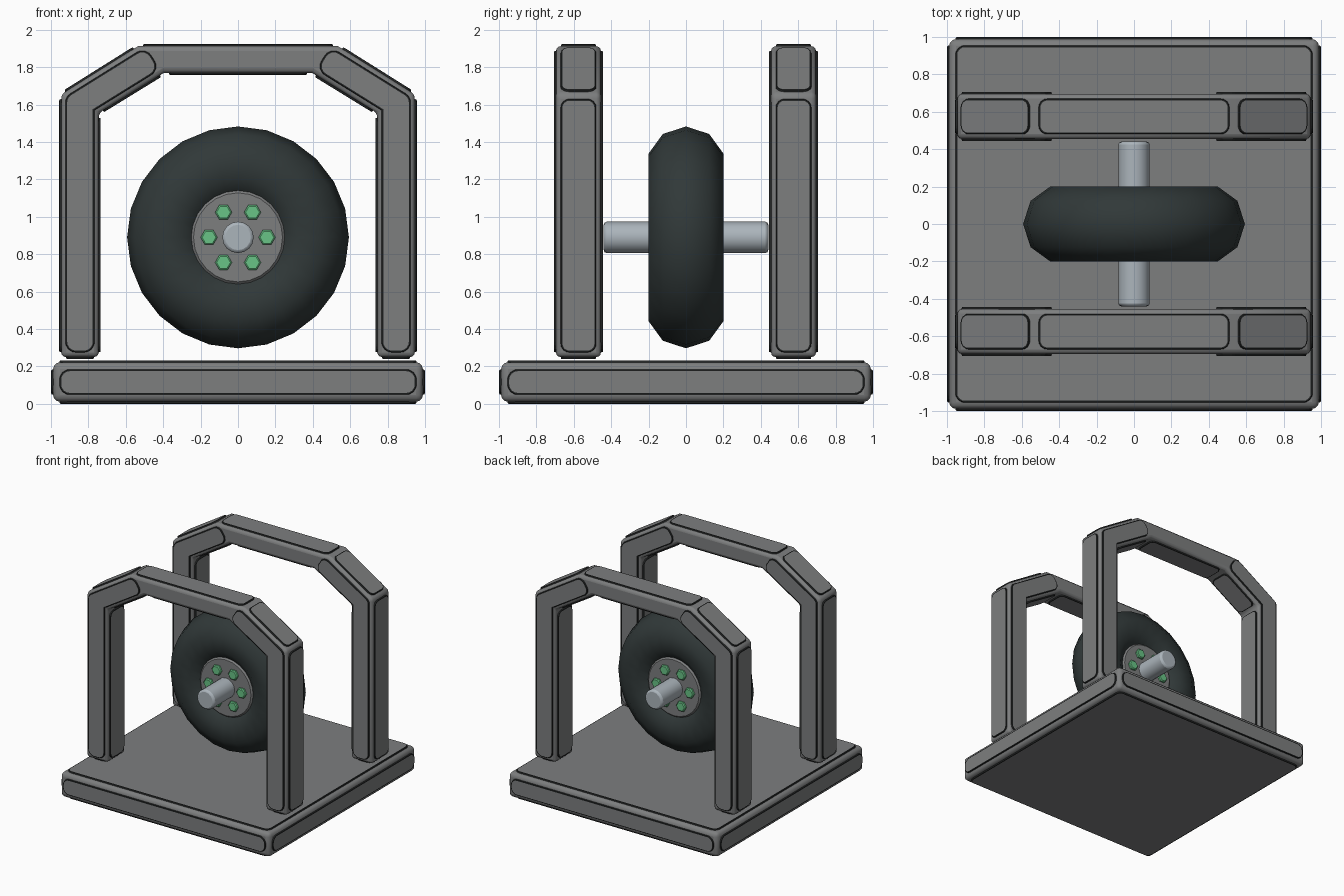
import bpy, bmesh, math
from mathutils import Vector, Matrix

if "Cube" in bpy.data.objects:
    bpy.data.objects.remove(bpy.data.objects["Cube"])

X, Y, Z = Vector((1, 0, 0)), Vector((0, 1, 0)), Vector((0, 0, 1))


def material(name, rgb):
    m = bpy.data.materials.new(name)
    m.diffuse_color = (*rgb, 1)
    m.use_nodes = True
    m.node_tree.nodes["Principled BSDF"].inputs["Base Color"].default_value = m.diffuse_color
    return m


GREY = material("grey metal", (0.205, 0.21, 0.212))
SEAM = material("dark seam", (0.018, 0.02, 0.02))
RUBBER = material("black rubber", (0.03, 0.04, 0.04))
STEEL = material("pale steel", (0.41, 0.46, 0.50))
GREEN = material("green bolt", (0.14, 0.55, 0.24))


def finish(bm, name, mats, bevel=0, segments=3, angle=34, smooth=True):
    me = bpy.data.meshes.new(name)
    bm.to_mesh(me)
    bm.free()
    ob = bpy.data.objects.new(name, me)
    bpy.context.collection.objects.link(ob)
    for m in mats:
        me.materials.append(m)
    if bevel:
        b = ob.modifiers.new("bevel", 'BEVEL')
        b.width, b.segments = bevel, segments
        b.limit_method, b.angle_limit = 'ANGLE', math.radians(angle)
    if smooth:
        bpy.ops.object.select_all(action='DESELECT')
        ob.select_set(True)
        bpy.context.view_layer.objects.active = ob
        bpy.ops.object.shade_smooth_by_angle(angle=math.radians(40))
    return ob


def rounded(pts, r, grow):
    """Outline of a counter-clockwise polygon, corners rounded, grown outward."""
    out, n = [], len(pts)
    for i in range(n):
        a, p, b = (Vector(pts[(i + k) % n]) for k in (-1, 0, 1))
        d1, d2 = (p - a).normalized(), (b - p).normalized()
        n1, n2 = Vector((d1.y, -d1.x)), Vector((d2.y, -d2.x))
        miter = (n1 + n2) / (1 + n1.dot(n2))
        if d1.x * d2.y - d1.y * d2.x > 0:
            for k in range(5):
                d = (n1 * (4 - k) + n2 * k).normalized()
                out.append(p - miter * r + d * (r + grow))
        else:
            out.append(p + miter * grow)
    return out


def panel(name, pts, origin, u, v, r=0.035):
    """Raised plate with a dark sloping rim, lying in the plane u, v."""
    n = u.cross(v)
    bm = bmesh.new()
    rings = []
    for grow, h in ((0.011, -0.004), (0.007, 0.010), (0, 0.011)):
        rings.append([bm.verts.new(origin + u * p.x + v * p.y + n * h)
                      for p in rounded(pts, r, grow)])
    for lo, hi in zip(rings, rings[1:]):
        for i in range(len(lo)):
            j = (i + 1) % len(lo)
            bm.faces.new((lo[i], lo[j], hi[j], hi[i])).material_index = 1
    bm.faces.new(rings[-1])
    return finish(bm, name, [GREY, SEAM], smooth=False)


def rect(a, b):
    return [(-a, -b), (a, -b), (a, b), (-a, b)]


def prism(name, pts, y0, y1, mat, bevel):
    bm = bmesh.new()
    f = bm.faces.new([bm.verts.new((x, y0, z)) for x, z in pts])
    g = bmesh.ops.extrude_face_region(bm, geom=[f])
    vs = [e for e in g["geom"] if isinstance(e, bmesh.types.BMVert)]
    bmesh.ops.translate(bm, vec=(0, y1 - y0, 0), verts=vs)
    bmesh.ops.recalc_face_normals(bm, faces=bm.faces)
    return finish(bm, name, [mat], bevel)


def cylinder(name, sides, r, y0, y1, x, z, mat, bevel, segments=1):
    """Cylinder along y with a corner pointing along +x."""
    pts = [(x + r * math.cos(k * math.tau / sides), z + r * math.sin(k * math.tau / sides))
           for k in range(sides)]
    ob = prism(name, pts, y0, y1, mat, bevel)
    ob.modifiers["bevel"].segments = segments
    ob.modifiers["bevel"].angle_limit = math.radians(65)
    return ob


# Base plate with a raised panel on every side
H, ZB, ZT = 0.988, 0.011, 0.222
prism("base", [(-H, ZB), (H, ZB), (H, ZT), (-H, ZT)], -H, H, GREY, 0.035)
mid = Z * (ZB + ZT) / 2
for k, side in enumerate(("front", "right", "back", "left")):
    u = Matrix.Rotation(k * math.pi / 2, 3, 'Z') @ X
    panel("base_panel_" + side, rect(0.945, 0.058), mid + u.cross(Z) * H, u, Z, 0.045)
panel("base_panel_top", rect(0.945, 0.945), Z * ZT, X, Y, 0.04)
panel("base_panel_bottom", rect(0.945, 0.945), Z * ZB, X, -Y, 0.04)

# Arch outline, counter-clockwise in x, z
half = [(0.745, 0.25), (0.945, 0.25), (0.945, 1.655), (0.535, 1.912)]
inner = [(-0.745, 1.555), (-0.395, 1.77), (0.395, 1.77), (0.745, 1.555)]
arch = ([(-0.945, 0.25), (-0.745, 0.25)] + inner + half
        + [(-0.535, 1.912), (-0.945, 1.655)])

# Elbow-shaped face panel for one leg, and its mirrored twin
elbow = [(-0.913, 0.285), (-0.777, 0.285), (-0.777, 1.575), (-0.43, 1.79),
         (-0.497, 1.896), (-0.913, 1.637)]
elbow_r = [(-x, z) for x, z in reversed(elbow)]

for where, yc in (("front", -0.575), ("back", 0.575)):
    prism(where + "_arch", arch, yc - 0.12, yc + 0.12, GREY, 0.025)
    # Panels along every edge of the arch
    for i, p in enumerate(arch):
        p, q = Vector(p), Vector(arch[(i + 1) % len(arch)])
        d = (q - p).normalized()
        u, n = Vector((d.x, 0, d.y)), Vector((d.y, 0, -d.x))
        m = (p + q) / 2
        panel(f"{where}_arch_edge_panel_{i}", rect((q - p).length / 2 - 0.035, 0.085),
              Vector((m.x, yc, m.y)), u, n.cross(u))
    # Elbow panels on both faces
    for face, s in (("front", -1), ("back", 1)):
        for side, pts in (("a", elbow), ("b", elbow_r)):
            panel(f"{where}_arch_{face}_elbow_panel_{side}", pts,
                  Vector((0, yc + s * 0.12, 0)), X * -s, Z, 0.045)

# Tyre: ring of 24 by 10 faces
CZ = 0.89
bpy.ops.mesh.primitive_torus_add(major_segments=24, minor_segments=10, major_radius=0.382,
                                 minor_radius=0.211, location=(0, 0, CZ),
                                 rotation=(math.pi / 2, 0, 0))
tyre = bpy.context.object
tyre.name = "tyre"
tyre.data.materials.append(RUBBER)
bpy.ops.object.shade_smooth()

# Hub, axle and bolts
cylinder("hub", 24, 0.25, -0.165, 0.165, 0, CZ, GREY, 0.012)
cylinder("axle", 16, 0.084, -0.44, 0.44, 0, CZ, STEEL, 0.016, 2)
for k in range(6):
    a = k * math.pi / 3
    x, z = 0.155 * math.cos(a), CZ + 0.155 * math.sin(a)
    for side, s in (("front", -1), ("back", 1)):
        lo, hi = sorted((s * 0.155, s * 0.187))
        cylinder(f"bolt_{side}_{k}", 6, 0.045, lo, hi, x, z, GREEN, 0.007)
